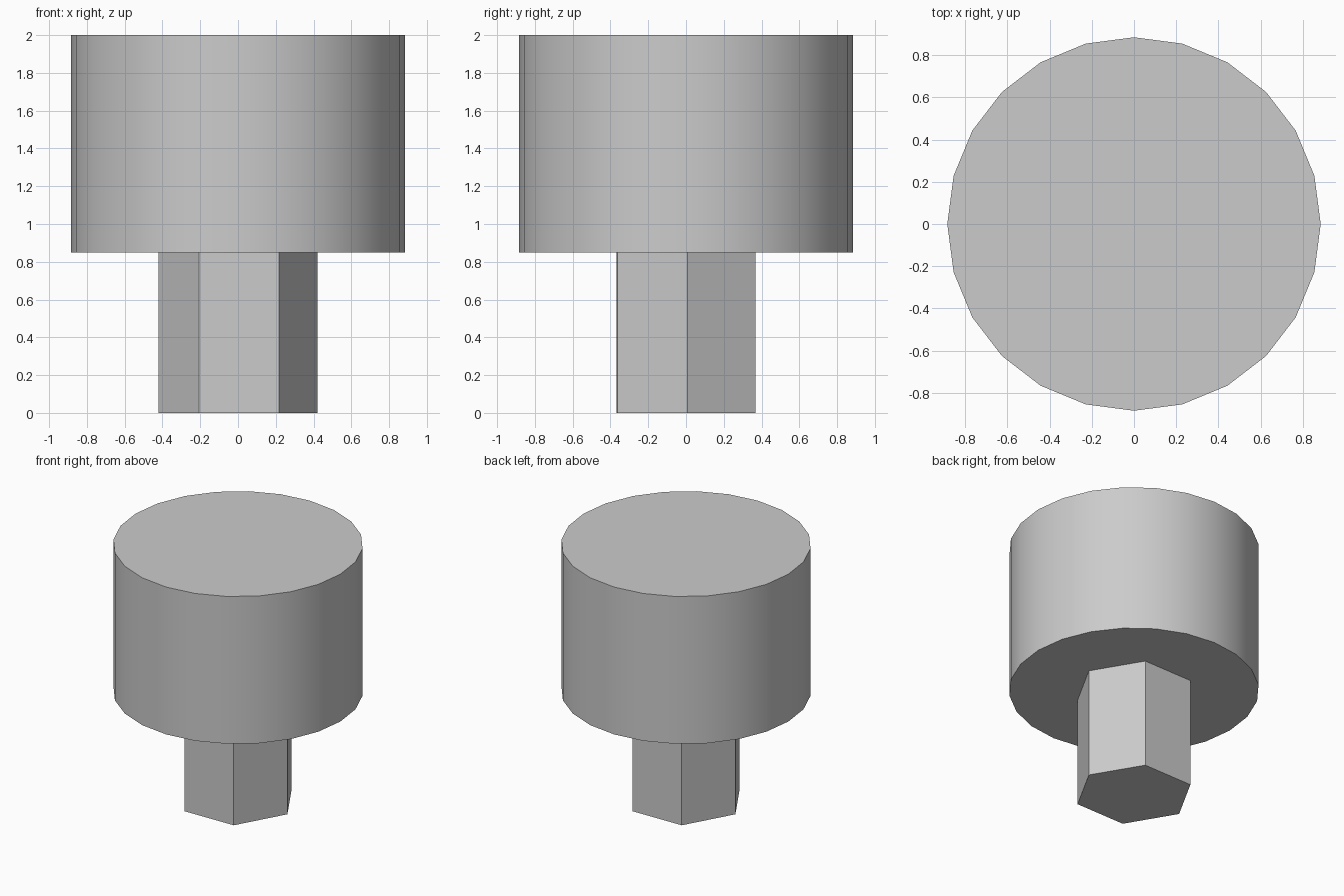
import bpy
from math import radians

if "Cube" in bpy.data.objects:
    bpy.data.objects.remove(bpy.data.objects["Cube"])


def prism(name, sides, radius, z0, z1, turn=0.0):
    bpy.ops.mesh.primitive_cylinder_add(
        vertices=sides, radius=radius, depth=z1 - z0,
        location=(0, 0, (z0 + z1) / 2), rotation=(0, 0, radians(turn)))
    obj = bpy.context.object
    obj.name = name
    return obj


# Round head, smooth around its side with sharp rims
head = prism("head", 24, 0.884, 0.85, 2.0)
bpy.ops.object.shade_smooth_by_angle(angle=radians(30))

# Hexagonal shank, flat faces, turned very slightly about z
prism("hex_shank", 6, 0.422, 0.0, 0.85, turn=30.9)
